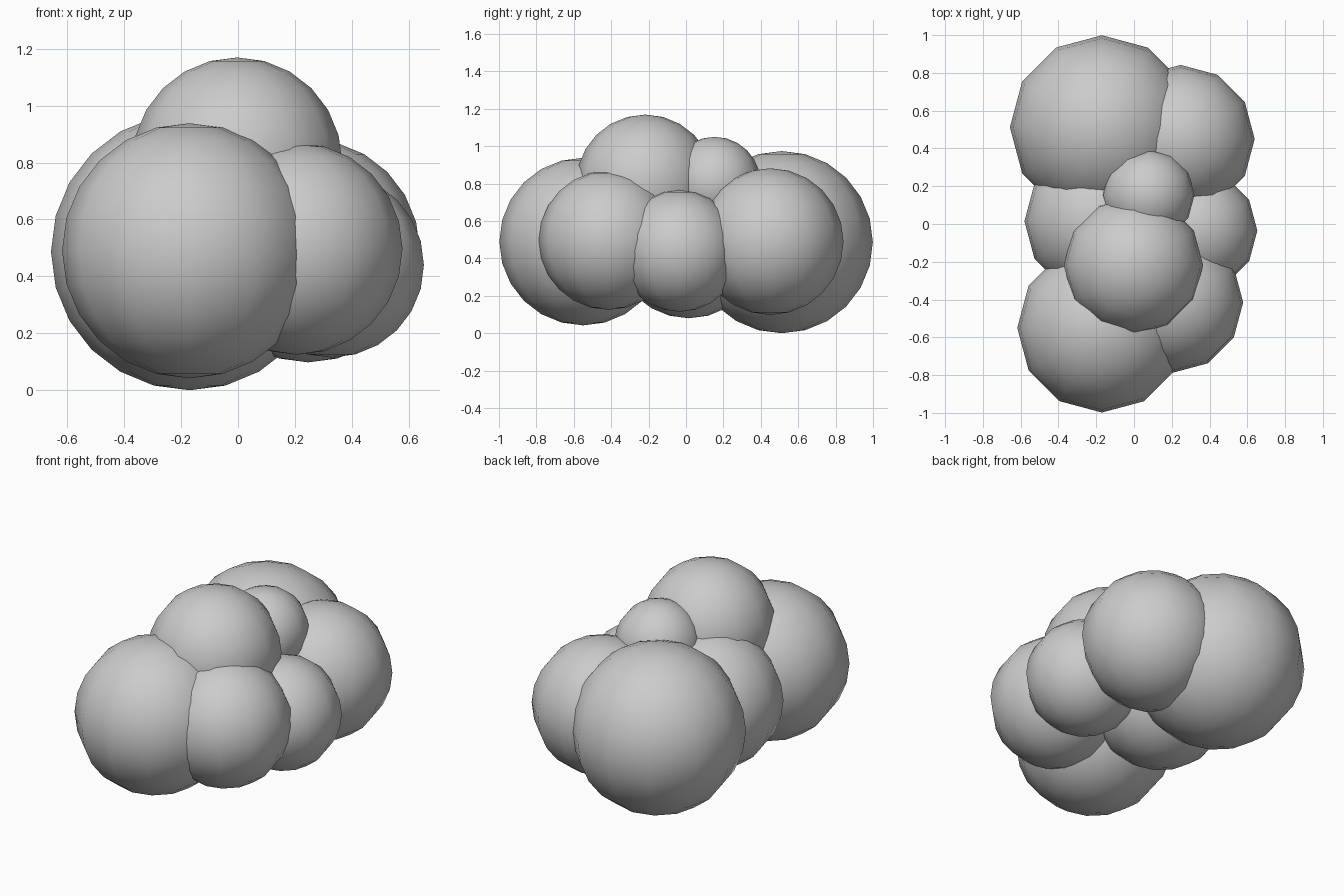
import bpy

if "Cube" in bpy.data.objects:
    bpy.data.objects.remove(bpy.data.objects["Cube"])

# Cloud of overlapping puffs: name, centre, radius
puffs = [
    ("back_left_puff",    (-0.170,  0.512, 0.487), 0.487),
    ("front_left_puff",   (-0.170, -0.550, 0.490), 0.448),
    ("middle_left_puff",  (-0.180,  0.015, 0.480), 0.400),
    ("back_right_puff",   ( 0.247,  0.450, 0.490), 0.392),
    ("front_right_puff",  ( 0.206, -0.415, 0.497), 0.372),
    ("middle_right_puff", ( 0.328, -0.035, 0.440), 0.325),
    ("top_large_puff",    (-0.003, -0.218, 0.800), 0.369),
    ("top_small_puff",    ( 0.075,  0.153, 0.805), 0.245),
]


def add_puff(name, centre, radius):
    bpy.ops.mesh.primitive_uv_sphere_add(
        segments=12, ring_count=12, radius=radius, location=centre)
    puff = bpy.context.object
    puff.name = name
    bpy.ops.object.shade_smooth()


for name, centre, radius in puffs:
    add_puff(name, centre, radius)
